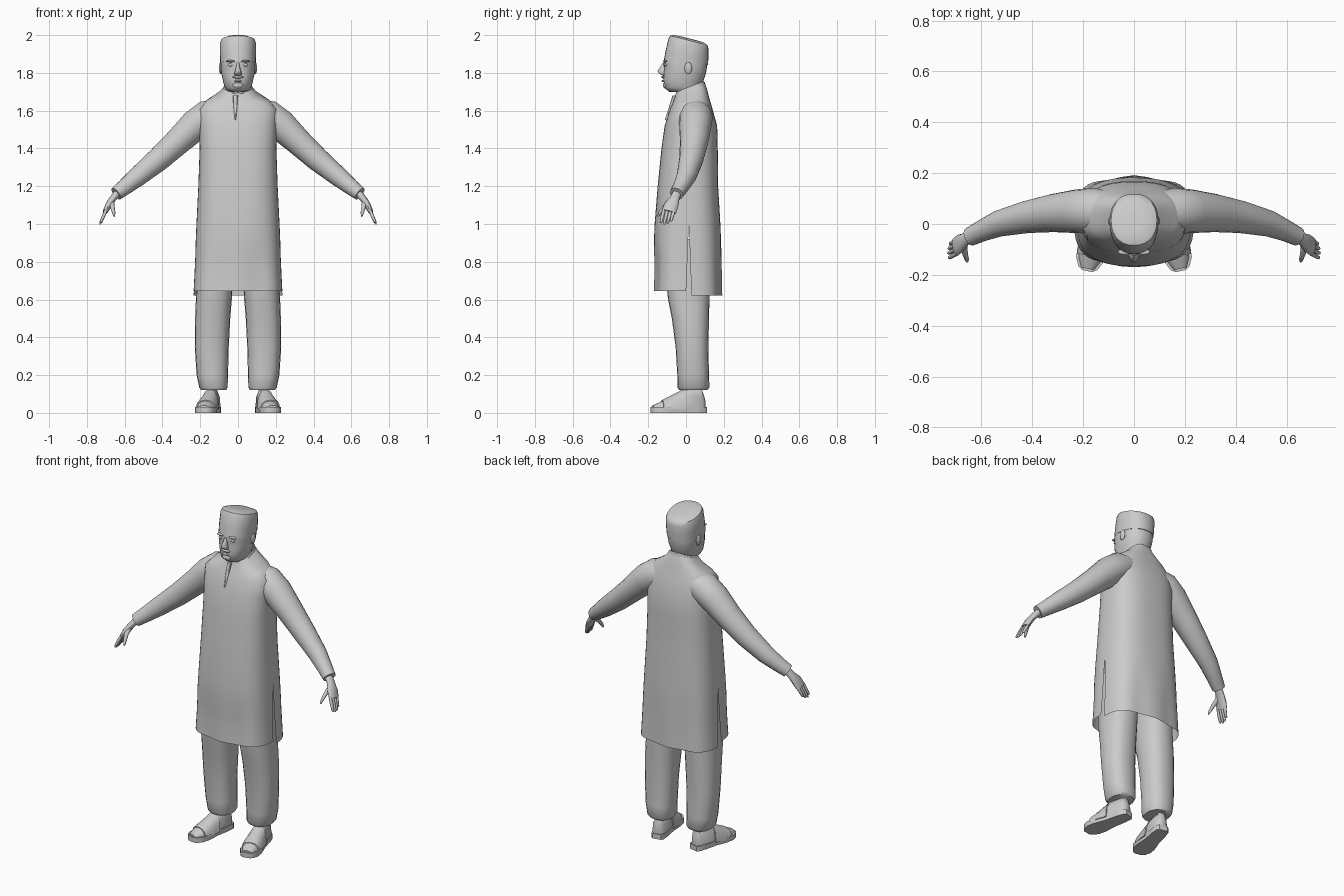
import bpy, bmesh, math
from mathutils import Vector

cube = bpy.data.objects.get("Cube")
if cube:
    bpy.data.objects.remove(cube)

grey = bpy.data.materials.new("plain grey")
grey.use_nodes = True
COLOUR = (0.6, 0.6, 0.6, 1)
grey.diffuse_color = COLOUR
grey.node_tree.nodes["Principled BSDF"].inputs["Base Color"].default_value = COLOUR


def finish(name, bm, angle=50, solid=True):
    bmesh.ops.remove_doubles(bm, verts=bm.verts, dist=0.0005)
    if solid:
        bmesh.ops.recalc_face_normals(bm, faces=bm.faces)
    mesh = bpy.data.meshes.new(name)
    bm.to_mesh(mesh)
    bm.free()
    mesh.materials.append(grey)
    ob = bpy.data.objects.new(name, mesh)
    bpy.context.collection.objects.link(ob)
    bpy.ops.object.select_all(action='DESELECT')
    ob.select_set(True)
    bpy.context.view_layer.objects.active = ob
    bpy.ops.object.shade_smooth_by_angle(angle=math.radians(angle))
    return ob


def skin(bm, rings, closed=True, caps=True):
    rows = [[bm.verts.new(p) for p in r] for r in rings]
    n = len(rows[0])
    for a, b in zip(rows, rows[1:]):
        for i in range(n if closed else n - 1):
            j = (i + 1) % n
            bm.faces.new((a[i], a[j], b[j], b[i]))
    if caps:
        bm.faces.new(rows[0][::-1])
        bm.faces.new(rows[-1])


def power(v, p):
    return math.copysign(abs(v) ** p, v)


def arc(z, half, front, back, side=None, start=0, end=2, n=28, p=0.8, tilt=0, cx=0):
    """Level cross-section given by half width, front y and back y."""
    side = (front + back) / 2 if side is None else side
    pts = []
    whole = end - start == 2
    for i in range(n if whole else n + 1):
        t = math.pi * (start + (end - start) * i / n)
        s, c = power(math.sin(t), p), power(math.cos(t), p)
        y = side + s * ((back - side) if s > 0 else (side - front))
        pts.append(Vector((cx + half * c, y, z + tilt * (y - side))))
    return pts


def tube(bm, stations, n=14):
    """Stations are (point, radius across y, radius in the x-z plane)."""
    pts = [Vector(s[0]) for s in stations]
    rings = []
    for i, (_, ry, rv) in enumerate(stations):
        d = (pts[min(i + 1, len(pts) - 1)] - pts[max(i - 1, 0)]).normalized()
        v = Vector((0, 1, 0)).cross(d).normalized()
        w = d.cross(v)
        rings.append([pts[i] + w * ry * math.cos(a) + v * rv * math.sin(a)
                      for a in (2 * math.pi * k / n for k in range(n))])
    skin(bm, rings)


def blob(name, centre, size):
    bm = bmesh.new()
    bmesh.ops.create_uvsphere(bm, u_segments=12, v_segments=8, radius=1)
    for v in bm.verts:
        v.co = Vector(centre) + Vector(a * b for a, b in zip(v.co, size))
    return finish(name, bm)


# Tunic: front and back halves joined above the side slits
# rows: z, half width, front y, back y, tilt
tunic = [(1.725, .068, -.05, .095, .4), (1.69, .10, -.06, .11, .3),
         (1.655, .165, -.07, .122, .15), (1.61, .205, -.085, .14, 0),
         (1.52, .205, -.113, .165, 0), (1.40, .203, -.13, .168, 0),
         (1.20, .21, -.15, .17, 0), (1.00, .22, -.166, .182, 0),
         (.90, .224, -.17, .186, 0), (.82, .226, -.168, .188, 0),
         (.73, .23, -.167, .19, 0), (.63, .235, -.17, .192, 0)]
bm = bmesh.new()
for start, sign in ((1, -1), (0, 1)):
    rings = []
    for z, half, front, back, tilt in tunic:
        drop = max(0, 1 - z)
        side = .015 + sign * .05 * drop
        hem = z + (.015 if sign < 0 else -.008) * drop / .37
        ring = arc(hem, half, front, back, side, start, start + 1, 24, .75, tilt)
        for q in ring:  # soft folds near the hem
            q.y += sign * .012 * min(drop * 4, 1) * (math.cos(q.x * 32) - 1) * .5
        rings.append(ring[::-1])
    skin(bm, rings, closed=False, caps=False)
finish("tunic", bm, 60, solid=False)

# Neck opening plate
bm = bmesh.new()
skin(bm, [arc(z, w, y - .006, y + .02, n=8, cx=-.014)
          for z, w, y in ((1.55, .003, -.107), (1.60, .009, -.09), (1.68, .013, -.065))])
finish("placket", bm)

# Collar band
bm = bmesh.new()
skin(bm, [arc(z, w, f, b, tilt=.4) for z, w, f, b in
          ((1.695, .082, -.06, .105), (1.722, .076, -.055, .10),
           (1.722, .066, -.045, .09), (1.69, .066, -.045, .09))], caps=False)
finish("collar", bm, 40)

# Neck and head
bm = bmesh.new()
skin(bm, [arc(z, w, f, b, p=.9, tilt=t) for z, w, f, b, t in
          ((1.66, .064, -.03, .085, 0), (1.71, .064, -.045, .085, .2),
           (1.722, .068, -.09, .085, .25), (1.735, .074, -.113, .088, .15),
           (1.765, .081, -.12, .095, 0), (1.80, .089, -.118, .106, 0),
           (1.825, .091, -.115, .11, 0), (1.845, .092, -.12, .112, 0),
           (1.88, .092, -.113, .114, 0), (1.93, .088, -.09, .108, 0))])
finish("head", bm)

# Cap with a sloping crown
bm = bmesh.new()
skin(bm, [arc(z, w, f, b, p=.9, tilt=t) for z, w, f, b, t in
          ((1.852, .094, -.118, .116, -.1), (1.90, .096, -.108, .119, -.15),
           (1.955, .096, -.093, .119, -.25), (1.972, .09, -.084, .114, -.25),
           (1.982, .066, -.062, .088, -.25), (1.985, .03, -.025, .04, -.25))])
finish("cap", bm, 45)

# Nose
bm = bmesh.new()
skin(bm, [arc(z, w, f, -.10, n=10) for z, w, f in
          ((1.785, .014, -.122), (1.795, .021, -.142), (1.81, .016, -.152),
           (1.835, .009, -.135), (1.855, .007, -.122))])
finish("nose", bm)
blob("moustache", (0, -.12, 1.778), (.03, .011, .007))
blob("lower_lip", (0, -.121, 1.757), (.02, .009, .006))
blob("chin", (0, -.105, 1.734), (.03, .018, .018))

for side, label in ((1, "left"), (-1, "right")):
    blob(label + "_eye", (side * .038, -.107, 1.842), (.016, .008, .008))
    blob(label + "_brow", (side * .038, -.11, 1.862), (.025, .012, .006))
    blob(label + "_ear", (side * .092, .012, 1.825), (.009, .02, .032))

    # Sleeve
    bm = bmesh.new()
    tube(bm, [((side * x, y, z), ry, rv) for x, y, z, ry, rv in
              ((.10, .05, 1.59, .08, .075), (.16, .052, 1.57, .09, .088),
               (.225, .05, 1.525, .086, .084), (.32, .043, 1.435, .075, .072),
               (.42, .028, 1.343, .064, .064), (.53, .002, 1.252, .052, .053),
               (.60, -.028, 1.195, .042, .043), (.645, -.05, 1.16, .037, .037))], 18)
    finish(label + "_sleeve", bm)

    # Hand with fingers and thumb
    bm = bmesh.new()
    tube(bm, [((side * x, y, z), ry, rv) for x, y, z, ry, rv in
              ((.63, -.045, 1.17, .024, .022), (.662, -.06, 1.135, .026, .018),
               (.685, -.078, 1.10, .038, .018), (.703, -.09, 1.065, .038, .013))], 12)
    for k in range(4):
        y = -.062 - .018 * k
        reach = (.85, 1, 1.05, .95)[k]
        tube(bm, [((side * (.696 + .034 * f * reach), y - .018 * f, 1.078 - .076 * f * reach),
                   r, r) for f, r in ((0, .009), (.5, .009), (.9, .007), (1, .003))], 8)
    tube(bm, [((side * x, y, z), r, r) for x, y, z, r in
              ((.67, -.075, 1.12, .014), (.665, -.115, 1.09, .012),
               (.658, -.138, 1.06, .009), (.655, -.148, 1.04, .004))], 8)
    finish(label + "_hand", bm)

    # Trouser leg
    bm = bmesh.new()
    skin(bm, [arc(z, w, f, b, n=20, p=.85, cx=side * cx) for z, w, f, b, cx in
              ((.12, .066, -.035, .112, .128), (.135, .075, -.045, .124, .13),
               (.20, .083, -.046, .122, .136), (.35, .09, -.055, .118, .139),
               (.50, .093, -.075, .122, .134), (.60, .095, -.095, .124, .128),
               (.70, .095, -.105, .126, .122), (.92, .098, -.11, .13, .11))])
    finish(label + "_trouser_leg", bm)

    # Foot, strap and sole, all following a line turned outward
    def across(f, half, low, high, n=12):
        c = Vector((side * (.122 + .062 * f), .105 - .29 * f, 0))
        out = Vector((.978, side * .21, 0))
        return [c + out * half * math.cos(a) +
                Vector((0, 0, max(low, low + (high - low) * power(math.sin(a), .8))))
                for a in (2 * math.pi * k / n for k in range(n))]

    bm = bmesh.new()
    skin(bm, [across(f, w, .022, h) for f, w, h in
              ((.02, .02, .08), (.08, .036, .13), (.4, .042, .13), (.5, .045, .108),
               (.68, .05, .08), (.85, .045, .056), (.97, .028, .04))])
    finish(label + "_foot", bm)

    bm = bmesh.new()
    skin(bm, [across(f, w, .02, h) for f, w, h in
              ((.42, .05, .125), (.55, .054, .104), (.72, .057, .08), (.80, .055, .068))])
    finish(label + "_shoe_strap", bm, 40)

    bm = bmesh.new()
    outline = ((0, .025), (.04, .036), (.2, .042), (.45, .044), (.7, .056),
               (.85, .054), (.96, .038), (1, .02))
    loop = [across(f, w, 0, 0)[0] for f, w in outline]
    loop += [across(f, w, 0, 0)[6] for f, w in reversed(outline)]
    skin(bm, [[p + Vector((0, 0, h)) for p in loop] for h in (0, .03)])
    finish(label + "_sole", bm, 40)
